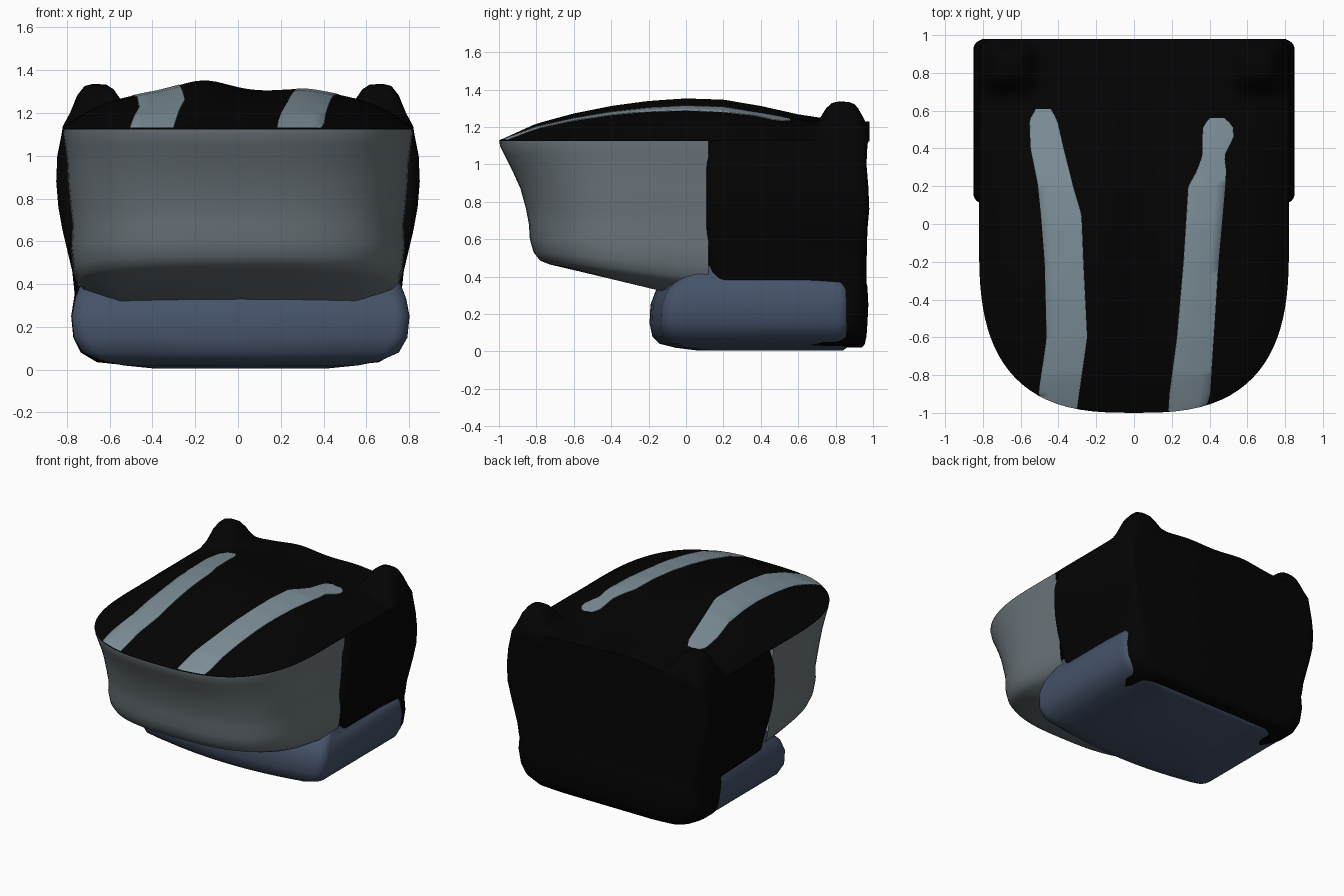
import bpy, bmesh
from math import sin, cos, pi, exp, radians


def material(name, rgb):
    m = bpy.data.materials.new(name)
    m.diffuse_color = (*rgb, 1)
    return m


BLACK = material("black", (0.001, 0.001, 0.001))
GREY = material("grey", (0.15, 0.18, 0.20))
PALE = material("pale_grey", (0.21, 0.28, 0.32))
BLUE = material("dark_blue", (0.06, 0.085, 0.14))


def finish(name, bm, mat, angle=40):
    bmesh.ops.remove_doubles(bm, verts=bm.verts, dist=0.0005)
    bmesh.ops.recalc_face_normals(bm, faces=bm.faces)
    mesh = bpy.data.meshes.new(name)
    bm.to_mesh(mesh)
    bm.free()
    ob = bpy.data.objects.new(name, mesh)
    bpy.context.collection.objects.link(ob)
    mesh.materials.append(mat)
    bpy.ops.object.select_all(action='DESELECT')
    ob.select_set(True)
    bpy.context.view_layer.objects.active = ob
    bpy.ops.object.shade_smooth_by_angle(angle=radians(angle))
    return ob


def skin(rows, closed=False, bottom=False, top=False):
    bm = bmesh.new()
    vs = [[bm.verts.new(p) for p in r] for r in rows]
    n = len(vs[0])
    for a, b in zip(vs, vs[1:]):
        for i in range(n if closed else n - 1):
            j = (i + 1) % n
            bm.faces.new((a[i], a[j], b[j], b[i]))
    if bottom:
        bm.faces.new(vs[0])
    if top:
        bm.faces.new(vs[-1])
    return bm


def spow(v, e):
    return (1 if v >= 0 else -1) * abs(v) ** e


def interp(x, pts):
    if x <= pts[0][0]:
        return pts[0][1:]
    for p, q in zip(pts, pts[1:]):
        if x <= q[0]:
            t = (x - p[0]) / (q[0] - p[0])
            return [u + (v - u) * t for u, v in zip(p[1:], q[1:])]
    return pts[-1][1:]


def box_ring(z, a, y0, y1, r, bow=0.0, cx0=0.0, seg=6):
    # rounded rectangle, with an optional forward bow on the front edge
    pts = []
    for cx, cy, t0 in ((a - r, y1 - r, 0), (r - a, y1 - r, 1), (r - a, y0 + r, 2), (a - r, y0 + r, 3)):
        for k in range(seg + 1):
            t = (t0 + k / seg) * pi / 2
            pts.append((cx0 + cx + r * cos(t), cy + r * sin(t), z))
        if t0 == 2:
            for k in range(1, 8):
                u = k / 4 - 1
                pts.append((cx0 + u * (a - r), y0 - bow * (1 - u * u), z))
    return pts


# Grey prow: U-shaped plan, drawn in towards the bottom
def u_ring(z, yf, a, tilt, n=40):
    b = -0.1 - yf
    pts = [(a, 0.12), (a, 0.0)]
    for k in range(n + 1):
        t = pi * k / n
        pts.append((a * spow(cos(t), 2 / 2.8), -0.1 - b * spow(sin(t), 2 / 2.8)))
    pts += [(-a, 0.0), (-a, 0.12)]
    return [(x, y, z - tilt * (y - yf)) for x, y in pts]


PROW = [(0.43, -0.58, 0.55, 0.24), (0.465, -0.73, 0.72, 0.13), (0.485, -0.78, 0.75, 0.10),
        (0.53, -0.815, 0.77, 0.08), (0.60, -0.835, 0.78, 0.04), (0.68, -0.84, 0.775, 0),
        (0.76, -0.855, 0.785, 0), (0.87, -0.885, 0.795, 0), (0.97, -0.93, 0.80, 0), (1.05, -0.97, 0.81, 0),
        (1.10, -0.995, 0.817, 0), (1.128, -0.998, 0.818, 0)]
finish("prow", skin([u_ring(*p) for p in PROW], bottom=True), GREY)

# Black rear housing, whose back wall runs down to the ground
HOUSING = [(0.02, 0.52, 0.60, 0.94, 0.14), (0.035, 0.66, 0.60, 0.955, 0.14), (0.08, 0.735, 0.60, 0.965, 0.13),
           (0.15, 0.77, 0.60, 0.97, 0.12), (0.25, 0.78, 0.60, 0.975, 0.11), (0.345, 0.765, 0.60, 0.97, 0.09),
           (0.365, 0.765, 0.14, 0.965, 0.07), (0.46, 0.775, 0.12, 0.965, 0.06), (0.65, 0.82, 0.11, 0.97, 0.05),
           (0.76, 0.84, 0.11, 0.98, 0.05), (0.88, 0.85, 0.11, 0.975, 0.05), (1.0, 0.845, 0.11, 0.965, 0.05),
           (1.10, 0.825, 0.12, 0.97, 0.06), (1.13, 0.82, 0.12, 0.975, 0.07)]
finish("rear_housing", skin([box_ring(*p) for p in HOUSING], True, True), BLACK)

# Blue base block
BASE = [(0.005, 0.40, 0.12, 0.84), (0.02, 0.55, 0.0, 0.86), (0.04, 0.65, -0.08, 0.87), (0.08, 0.74, -0.12, 0.88),
        (0.15, 0.78, -0.135, 0.88), (0.25, 0.79, -0.13, 0.88), (0.33, 0.775, -0.10, 0.88),
        (0.37, 0.76, -0.06, 0.87), (0.42, 0.74, 0.0, 0.20), (0.46, 0.73, 0.04, 0.20)]
finish("base", skin([box_ring(*p, 0.075, 0.06, 0.012) for p in BASE], True, True), BLUE, 60)

# Domed lid with raised rear corners
CROWN = [(-1, 0), (-0.8, 0.40), (-0.6, 0.64), (-0.4, 0.82), (-0.2, 0.94), (0, 1.0), (0.2, 0.97),
         (0.4, 0.82), (0.6, 0.62), (0.75, 0.52), (1, 0.44)]


def width(y):
    w = 0.82
    if y < -0.1:
        w *= max(0, 1 - (abs(y + 0.1) / 0.9) ** 2.8) ** (1 / 2.8)
    if y > 0.9:
        w -= 0.08 * (1 - max(0, 1 - ((y - 0.9) / 0.08) ** 2) ** 0.5)
    return w


def front_edge(x):
    return -0.1 - 0.9 * (1 - (abs(x) / 0.82) ** 2.8) ** (1 / 2.8)


def height(x, y):
    s = min(1, abs(x) / max(width(y), 0.01))
    dome = 0.175 * (1 - s ** 4) + 0.05 * exp(-((x + 0.16) / 0.16) ** 2) + 0.012 * exp(-((x - 0.3) / 0.12) ** 2)
    z = 1.128 + dome * interp(y, CROWN)[0]
    k = exp(-((abs(x) - 0.66) / 0.12) ** 4 - ((y - 0.835) / 0.12) ** 4)
    return z + (1.335 - z) * k


COLS = 48
ys = [-0.1 - 0.9 * cos(pi / 2 * k / 24) for k in range(24)]
ys += [-0.1 + k / 33 for k in range(34)] + [0.92, 0.94, 0.955, 0.967, 0.975, 0.98]
rows = []
for y in ys:
    w = width(y)
    r = [(w * (2 * i / COLS - 1), y) for i in range(COLS + 1)]
    rows.append([(-w, y, 1.124)] + [(x, yy, height(x, yy)) for x, yy in r] + [(w, y, 1.124)])
rows.append([(x, y - 0.005, 1.11) for x, y, z in rows[-1]])
finish("lid", skin(rows), BLACK, 50)

# Pale stripes lying on the lid: y, centre x, half width
STRIPES = {
    "left_stripe": [(-0.99, -0.40, 0.10), (-0.88, -0.395, 0.11), (-0.6, -0.355, 0.11), (-0.2, -0.37, 0.105),
                    (0.05, -0.385, 0.11), (0.2, -0.415, 0.095), (0.4, -0.46, 0.09), (0.55, -0.48, 0.075),
                    (0.61, -0.48, 0.04)],
    "right_stripe": [(-0.99, 0.28, 0.10), (-0.9, 0.295, 0.11), (-0.6, 0.325, 0.10), (-0.2, 0.355, 0.095),
                     (0.2, 0.385, 0.10), (0.28, 0.41, 0.08), (0.36, 0.42, 0.06), (0.46, 0.445, 0.085),
                     (0.52, 0.445, 0.08), (0.56, 0.44, 0.04)],
}
for name, path in STRIPES.items():
    rows = []
    y0, y1 = path[0][0], path[-1][0]
    for k in range(65):
        y = y0 + (y1 - y0) * k / 64
        c, h = interp(y, path)
        row = []
        for u, lift in ((-1, -0.005), (-0.97, 0.003), (-0.5, 0.004), (0, 0.004), (0.5, 0.004), (0.97, 0.003), (1, -0.005)):
            x = c + h * u
            yy = max(y, front_edge(x) + 0.001)
            row.append((x, yy, height(x, yy) + lift))
        rows.append(row)
    finish(name, skin(rows), PALE, 60)
